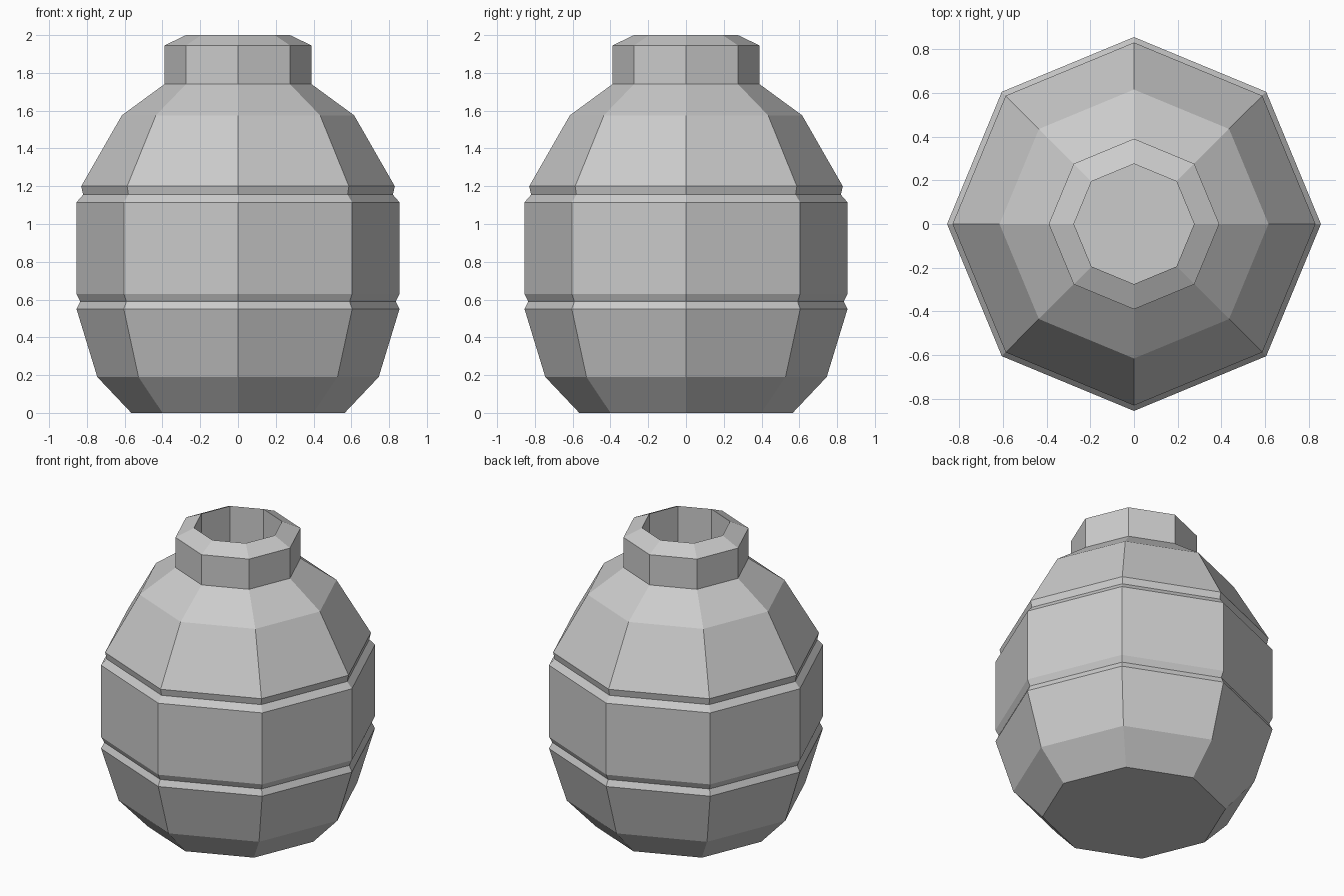
import bpy, bmesh
from math import cos, sin, tau

SIDES = 8

cube = bpy.data.objects.get("Cube")
if cube:
    bpy.data.objects.remove(cube, do_unlink=True)

grey = bpy.data.materials.new("plain_grey")
grey.use_nodes = True
colour = (0.6, 0.6, 0.6, 1)
grey.diffuse_color = colour
grey.node_tree.nodes["Principled BSDF"].inputs["Base Color"].default_value = colour


def lathe(name, profile, cap_first=False, cap_last=False):
    """Turn a (radius, height) profile into a faceted shell, bottom to top."""
    bm = bmesh.new()
    rings = [[bm.verts.new((r * cos(tau * i / SIDES), r * sin(tau * i / SIDES), z))
              for i in range(SIDES)] for r, z in profile]
    for low, high in zip(rings, rings[1:]):
        for i in range(SIDES):
            j = (i + 1) % SIDES
            bm.faces.new((low[i], low[j], high[j], high[i]))
    if cap_first:
        bm.faces.new(rings[0][::-1])
    if cap_last:
        bm.faces.new(rings[-1])
    mesh = bpy.data.meshes.new(name)
    bm.to_mesh(mesh)
    bm.free()
    mesh.materials.append(grey)
    obj = bpy.data.objects.new(name, mesh)
    bpy.context.collection.objects.link(obj)
    return obj


# Barrel-shaped body with a flat base and two V grooves
lathe("body", [
    (0.565, 0), (0.745, 0.19), (0.855, 0.55),     # base and lower wall
    (0.835, 0.59), (0.855, 0.63),                 # lower groove
    (0.855, 1.115), (0.82, 1.155), (0.83, 1.2),   # middle band, upper groove
    (0.615, 1.575), (0.39, 1.74),                 # upper wall and shoulder
], cap_first=True)

# Neck with a bevelled rim and a straight bore down to a flat floor
lathe("neck", [
    (0.39, 1.74), (0.39, 1.945), (0.275, 2.0), (0.275, 1.7),
], cap_last=True)
